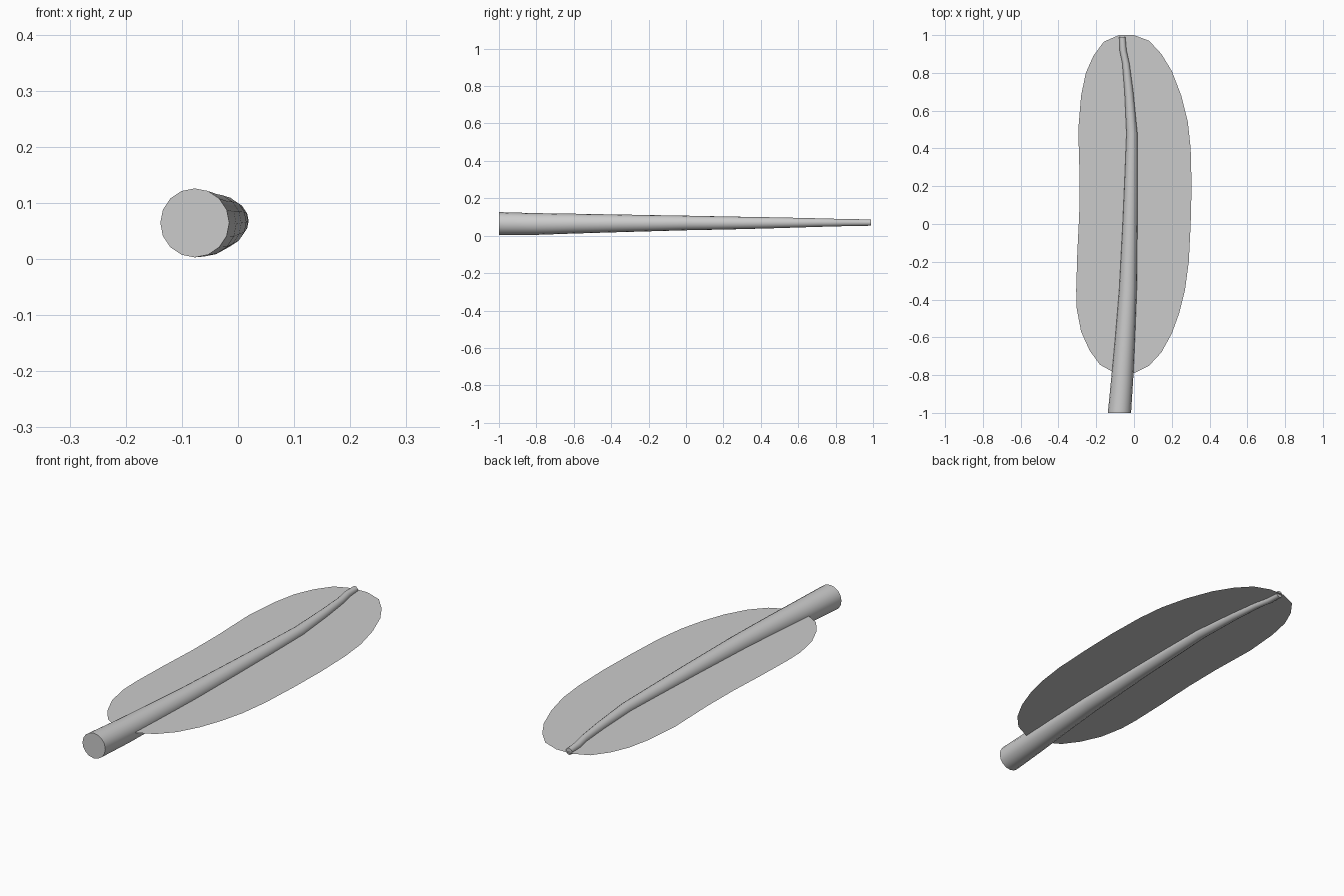
import bpy, bmesh, math

if "Cube" in bpy.data.objects:
    bpy.data.objects.remove(bpy.data.objects["Cube"])


def finish(name, bm):
    mesh = bpy.data.meshes.new(name)
    bm.normal_update()
    bm.to_mesh(mesh)
    bm.free()
    obj = bpy.data.objects.new(name, mesh)
    bpy.context.collection.objects.link(obj)
    return obj


# Flat vane: one thin outline through the middle of the shaft
right_edge = [(0, 1), (.08, .97), (.145, .9), (.2, .81), (.25, .68), (.285, .54),
              (.3, .4), (.305, .2), (.3, 0), (.29, -.2), (.27, -.35), (.24, -.47),
              (.2, -.58), (.145, -.68), (.08, -.75), (0, -.79)]
left_edge = [(-.105, -.787), (-.18, -.745), (-.235, -.67), (-.28, -.57),
             (-.303, -.45), (-.306, -.35), (-.3, -.15), (-.29, .05), (-.288, .25),
             (-.295, .5), (-.28, .68), (-.255, .8), (-.215, .89), (-.16, .965), (-.08, 1)]
bm = bmesh.new()
face = bm.faces.new([bm.verts.new((x, y, .068)) for x, y in right_edge + left_edge])
face.normal_update()
if face.normal.z < 0:
    face.normal_flip()
finish("vane", bm)

# Tapered, gently bowed shaft: (y, centre x, centre z, radius)
path = [(-1, -.077, .0645, .0615), (-.8, -.061, .0625, .058), (-.6, -.047, .0645, .053),
        (-.35, -.032, .066, .047), (0, -.021, .068, .039), (.25, -.015, .068, .034),
        (.48, -.011, .069, .029), (.7, -.027, .07, .023), (.85, -.043, .07, .019),
        (.92, -.058, .07, .018), (.99, -.062, .07, .0165)]
SIDES = 16
bm = bmesh.new()
rings = []
for y, cx, cz, r in path:
    rings.append([bm.verts.new((cx + r * math.cos(a), y, cz + r * math.sin(a)))
                  for a in (2 * math.pi * i / SIDES for i in range(SIDES))])
for a, b in zip(rings, rings[1:]):
    for i in range(SIDES):
        j = (i + 1) % SIDES
        bm.faces.new((a[i], a[j], b[j], b[i]))
bm.faces.new(rings[0])
bm.faces.new(rings[-1])
bmesh.ops.recalc_face_normals(bm, faces=bm.faces)
shaft = finish("shaft", bm)

bpy.context.view_layer.objects.active = shaft
shaft.select_set(True)
bpy.ops.object.shade_smooth_by_angle(angle=math.radians(35))
